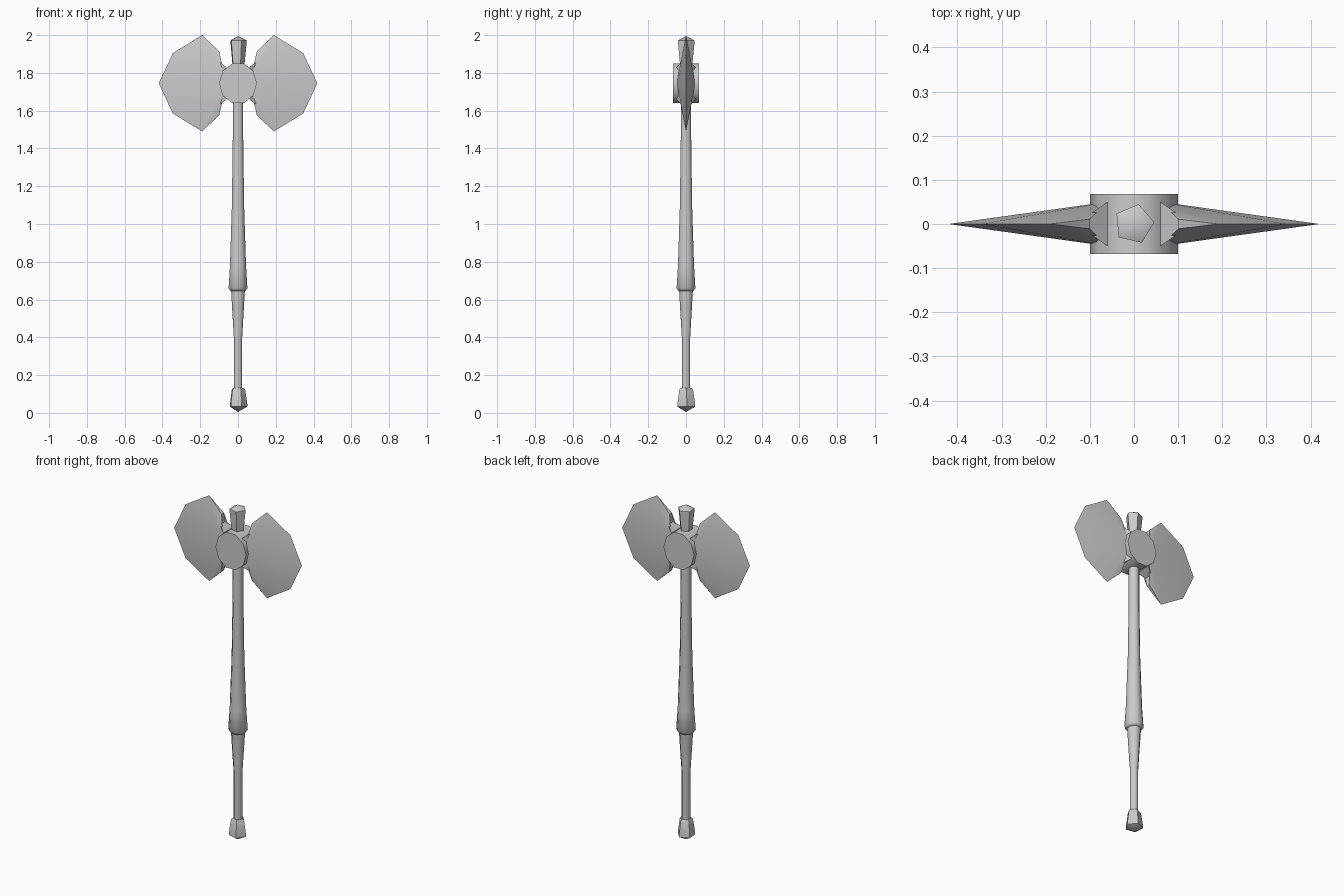
import bpy, bmesh, math

cube = bpy.data.objects.get("Cube")
if cube:
    bpy.data.objects.remove(cube)

steel = bpy.data.materials.new("plain grey")
steel.use_nodes = True
grey = (0.6, 0.6, 0.6, 1)
steel.diffuse_color = grey
steel.node_tree.nodes["Principled BSDF"].inputs["Base Color"].default_value = grey

HEAD_Z = 1.745


def finish(name, bm, angle):
    bmesh.ops.recalc_face_normals(bm, faces=bm.faces)
    mesh = bpy.data.meshes.new(name)
    bm.to_mesh(mesh)
    bm.free()
    mesh.materials.append(steel)
    ob = bpy.data.objects.new(name, mesh)
    bpy.context.collection.objects.link(ob)
    bpy.ops.object.select_all(action='DESELECT')
    ob.select_set(True)
    bpy.context.view_layer.objects.active = ob
    bpy.ops.object.shade_smooth_by_angle(angle=math.radians(angle))
    return ob


def lathe(name, profile, sides, turn=0, angle=60):
    """Stack rings of (radius, height); a zero radius makes a point."""
    bm = bmesh.new()
    rings = []
    for r, z in profile:
        if r == 0:
            rings.append([bm.verts.new((0, 0, z))] * sides)
            continue
        steps = [math.radians(turn) + math.tau * i / sides for i in range(sides)]
        rings.append([bm.verts.new((r * math.cos(a), r * math.sin(a), z)) for a in steps])
    for low, high in zip(rings, rings[1:]):
        for i in range(sides):
            j = (i + 1) % sides
            quad = list(dict.fromkeys((low[i], low[j], high[j], high[i])))
            bm.faces.new(quad)
    for ring in (rings[0], rings[-1]):
        if ring[0] is not ring[1]:
            bm.faces.new(ring)
    return finish(name, bm, angle)


# Handle: slim lower grip, then a flared collar thinning into the shaft
lathe("lower_grip", [(.024, .1), (.024, .4), (.034, .56), (.04, .66)], 8, 22.5)
lathe("upper_shaft", [(.042, .645), (.054, .66), (.046, .78), (.035, 1.1), (.03, 1.45), (.03, 1.85)], 8, 22.5)

# Five-sided pommel and top knob
lathe("pommel", [(0, .005), (.05, .033), (.049, .05), (.038, .125), (.03, .133)], 5, 5, 40)
lathe("top_knob", [(.033, 1.83), (.046, 1.96), (.046, 1.972), (0, 1.995)], 5, 5, 40)

# Round hub lying along y
hub = lathe("head_hub", [(.11, -.068), (.11, .068)], 10)
hub.rotation_euler.x = math.pi / 2
hub.scale.x = .91
hub.location.z = HEAD_Z

# Blade outline from root to tip on the upper half: x, height, half thickness
half = [(.06, .085, .05), (.10, .115, .022), (.10, .17, .011), (.19, .255, 0), (.345, .16, 0)]
outline = half + [(.42, 0, 0)] + [(x, -z, t) for x, z, t in reversed(half)]


def blade(name, side):
    bm = bmesh.new()
    front = [bm.verts.new((side * x, -t, HEAD_Z + z)) for x, z, t in outline]
    back = [v if t == 0 else bm.verts.new((side * x, t, HEAD_Z + z))
            for v, (x, z, t) in zip(front, outline)]
    for loop in (front, back):
        y = loop[0].co.y
        ridge = bm.verts.new((side * .06, y, HEAD_Z))
        for a, b in zip(loop, loop[1:]):
            bm.faces.new((ridge, a, b))
    # Thick inner edges
    for i in range(len(outline) - 1):
        edge = list(dict.fromkeys((front[i], front[i + 1], back[i + 1], back[i])))
        if len(edge) > 2:
            bm.faces.new(edge)
    bmesh.ops.holes_fill(bm, edges=[e for e in bm.edges if e.is_boundary])
    return finish(name, bm, 40)


blade("left_blade", 1)
blade("right_blade", -1)
